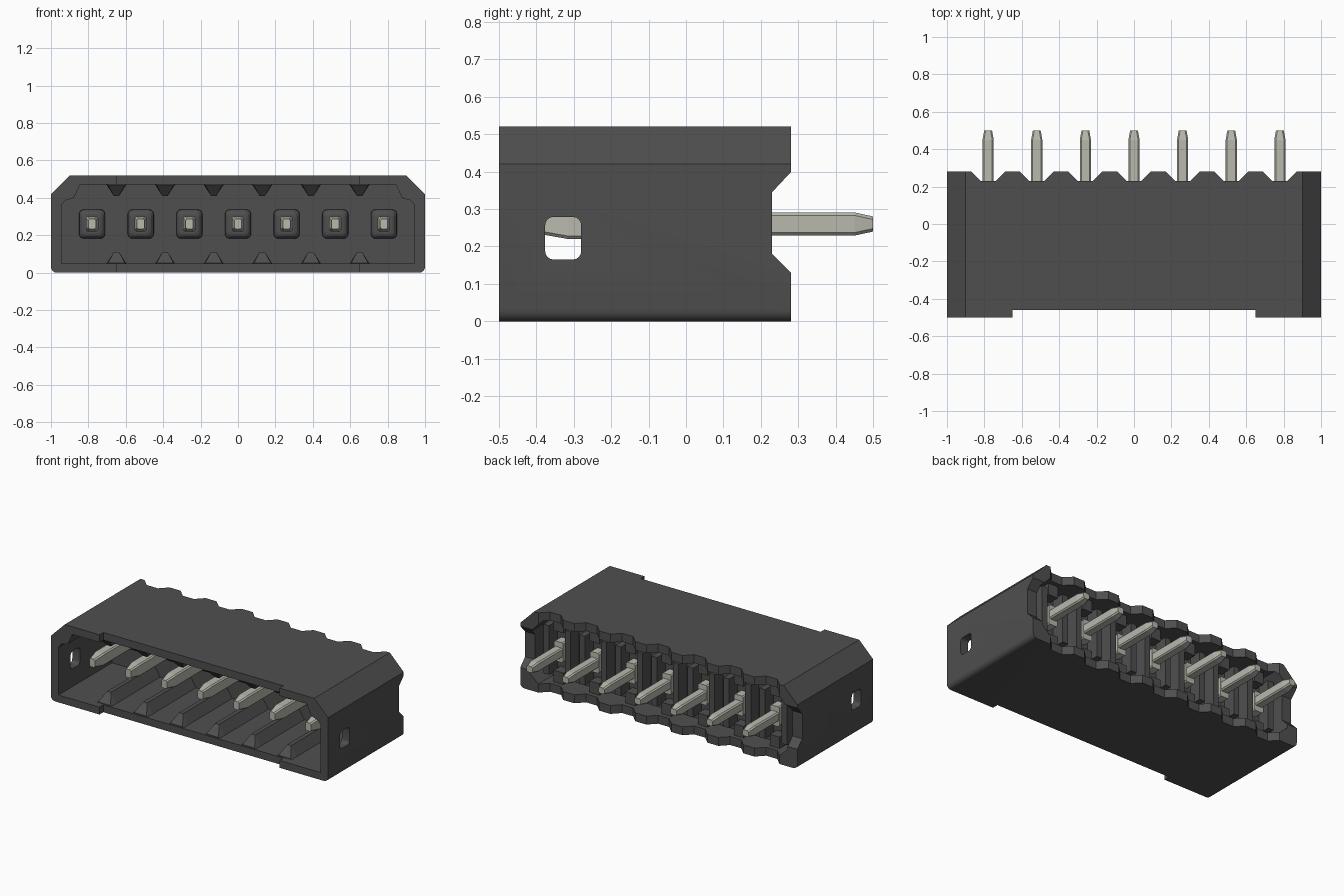
import bpy, bmesh, math

cube = bpy.data.objects.get("Cube")
if cube:
    bpy.data.objects.remove(cube, do_unlink=True)


def material(name, rgb):
    m = bpy.data.materials.new(name)
    m.use_nodes = True
    m.diffuse_color = (*rgb, 1)
    m.node_tree.nodes["Principled BSDF"].inputs["Base Color"].default_value = (*rgb, 1)
    return m


PLASTIC = material("charcoal plastic", (0.078, 0.078, 0.078))
METAL = material("tinned metal", (0.48, 0.48, 0.42))
PITCH, ZC = 0.26, 0.26
PIN_X = [PITCH * i for i in range(-3, 4)]
GAP_X = [PITCH * (i + 0.5) for i in range(-3, 3)]


def loft(name, rings, mat):
    """Skin a list of equal-length rings of 3D points and cap both ends."""
    bm = bmesh.new()
    vs = [[bm.verts.new(p) for p in ring] for ring in rings]
    n = len(vs[0])
    for a, b in zip(vs, vs[1:]):
        for i in range(n):
            bm.faces.new((a[i], a[(i + 1) % n], b[(i + 1) % n], b[i]))
    bm.faces.new(vs[0])
    bm.faces.new(vs[-1])
    bmesh.ops.recalc_face_normals(bm, faces=bm.faces)
    me = bpy.data.meshes.new(name)
    bm.to_mesh(me)
    bm.free()
    me.materials.append(mat)
    ob = bpy.data.objects.new(name, me)
    bpy.context.collection.objects.link(ob)
    return ob


def prism(name, axis, pts, a, b, mat=PLASTIC):
    """Extrude a 2D outline along an axis from a to b."""
    place = {"x": lambda p, t: (t, p[0], p[1]),
             "y": lambda p, t: (p[0], t, p[1]),
             "z": lambda p, t: (p[0], p[1], t)}[axis]
    return loft(name, [[place(p, t) for p in pts] for t in (a, b)], mat)


def rect(u0, u1, v0, v1):
    return [(u0, v0), (u1, v0), (u1, v1), (u0, v1)]


def round_rect(cu, cv, hu, hv, r, steps=4):
    out = []
    for k, (su, sv) in enumerate([(1, 1), (-1, 1), (-1, -1), (1, -1)]):
        for s in range(steps + 1):
            a = math.pi / 2 * (k + s / steps)
            out.append((cu + su * (hu - r) + r * math.cos(a),
                        cv + sv * (hv - r) + r * math.sin(a)))
    return out


def mirror_outline(half):
    """Complete a right-hand half outline across x = 0."""
    return half + [(-x, z) for x, z in reversed(half)]


def cut(target, cutter):
    mod = target.modifiers.new("cut", "BOOLEAN")
    mod.operation, mod.solver, mod.object = "DIFFERENCE", "EXACT", cutter
    bpy.context.view_layer.objects.active = target
    bpy.ops.object.modifier_apply(modifier=mod.name)
    bpy.data.objects.remove(cutter, do_unlink=True)


# Housing shell with chamfered top and rounded bottom edges
outer = [(0.97 + 0.03 * math.cos(a), 0.03 + 0.03 * math.sin(a))
         for a in (math.radians(d) for d in (-90, -68, -45, -22, 0))]
outer += [(1, 0.42), (0.90, 0.52)]
housing = prism("housing", "y", mirror_outline(outer), -0.5, 0.28)

# Front mating cavity and rear recess
cavity = [(0.945, 0.048), (0.945, 0.36), (0.925, 0.385), (0.877, 0.40), (0.845, 0.47)]
cut(housing, prism("cutter", "y", mirror_outline(cavity), -0.6, 0.05))
recess = [(0.87, 0.055), (0.93, 0.11), (0.93, 0.38), (0.85, 0.465)]
cut(housing, prism("cutter", "y", mirror_outline(recess), 0.13, 0.4))

# Relief along the front lip, both walls
cut(housing, prism("cutter", "z", rect(-0.65, 0.65, -0.6, -0.46), -0.1, 0.6))

# Latch windows through both end walls
cut(housing, prism("cutter", "x", round_rect(-0.328, 0.222, 0.048, 0.057, 0.022), -1.2, 1.2))

# Rear notches: one through the ends, one at every pin
cut(housing, prism("cutter", "x", [(0.3, 0.11), (0.23, 0.18), (0.23, 0.345), (0.3, 0.42)], -1.2, 1.2))
for x in PIN_X:
    cut(housing, prism("cutter", "z", [(x - 0.11, 0.3), (x - 0.04, 0.23),
                                       (x + 0.04, 0.23), (x + 0.11, 0.3)], -0.1, 0.7))

bpy.ops.object.select_all(action="DESELECT")
housing.select_set(True)
bpy.context.view_layer.objects.active = housing
bpy.ops.object.shade_smooth_by_angle(angle=math.radians(25))

# Keying ridges on the cavity floor and ceiling, with a sloped lead-in
for x in GAP_X:
    for label, base, tip in (("floor", 0.045, 0.11), ("ceiling", 0.473, 0.41)):
        def ridge_ring(y, z, w):
            return [(x - 0.055, y, base), (x + 0.055, y, base), (x + w, y, z), (x - w, y, z)]
        start = base + (tip - base) * 0.1
        loft(label + "_ridge", [ridge_ring(-0.45, start, 0.045), ridge_ring(-0.40, tip, 0.014),
                                ridge_ring(0.055, tip, 0.014)], PLASTIC)

# Collars around the pins on the cavity back wall
for x in PIN_X:
    rings = []
    for y, hu, hv in ((0.055, 0.07, 0.078), (0.03, 0.068, 0.076), (0.015, 0.055, 0.064), (0.01, 0.043, 0.053)):
        rings.append([(u, y, v) for u, v in round_rect(x, ZC, hu, hv, 0.025)])
    loft("pin_collar", rings, PLASTIC)

# Rear support ribs flanking each pin, and short bars above and below it
for x in PIN_X:
    for s in (-1, 1):
        cx = x + s * 0.078
        prism("rear_rib", "z", rect(cx - 0.02, cx + 0.02, 0.12, 0.215), 0.10, 0.42)
    for z0, z1 in ((0.05, 0.13), (0.39, 0.47)):
        prism("rear_bar", "z", rect(x - 0.035, x + 0.035, 0.12, 0.20), z0, z1)

# Contact pins: tapered at both ends, with a taller shoulder inside the recess
SECTIONS = [(-0.39, 0.020, 0.027), (-0.315, 0.033, 0.040), (0.135, 0.033, 0.040),
            (0.136, 0.033, 0.065), (0.20, 0.033, 0.065), (0.201, 0.030, 0.031),
            (0.45, 0.030, 0.031), (0.50, 0.021, 0.020)]


def pin_ring(y, hx, hz, c=0.008):
    q = [(hx, hz - c), (hx - c, hz), (c - hx, hz), (-hx, hz - c),
         (-hx, c - hz), (c - hx, -hz), (hx - c, -hz), (hx, c - hz)]
    return [(u, y, ZC + v) for u, v in q]


pin = loft("contact_pin", [pin_ring(*s) for s in SECTIONS], METAL)
pin.location.x = PIN_X[0]
for x in PIN_X[1:]:
    twin = pin.copy()
    twin.location.x = x
    bpy.context.collection.objects.link(twin)
